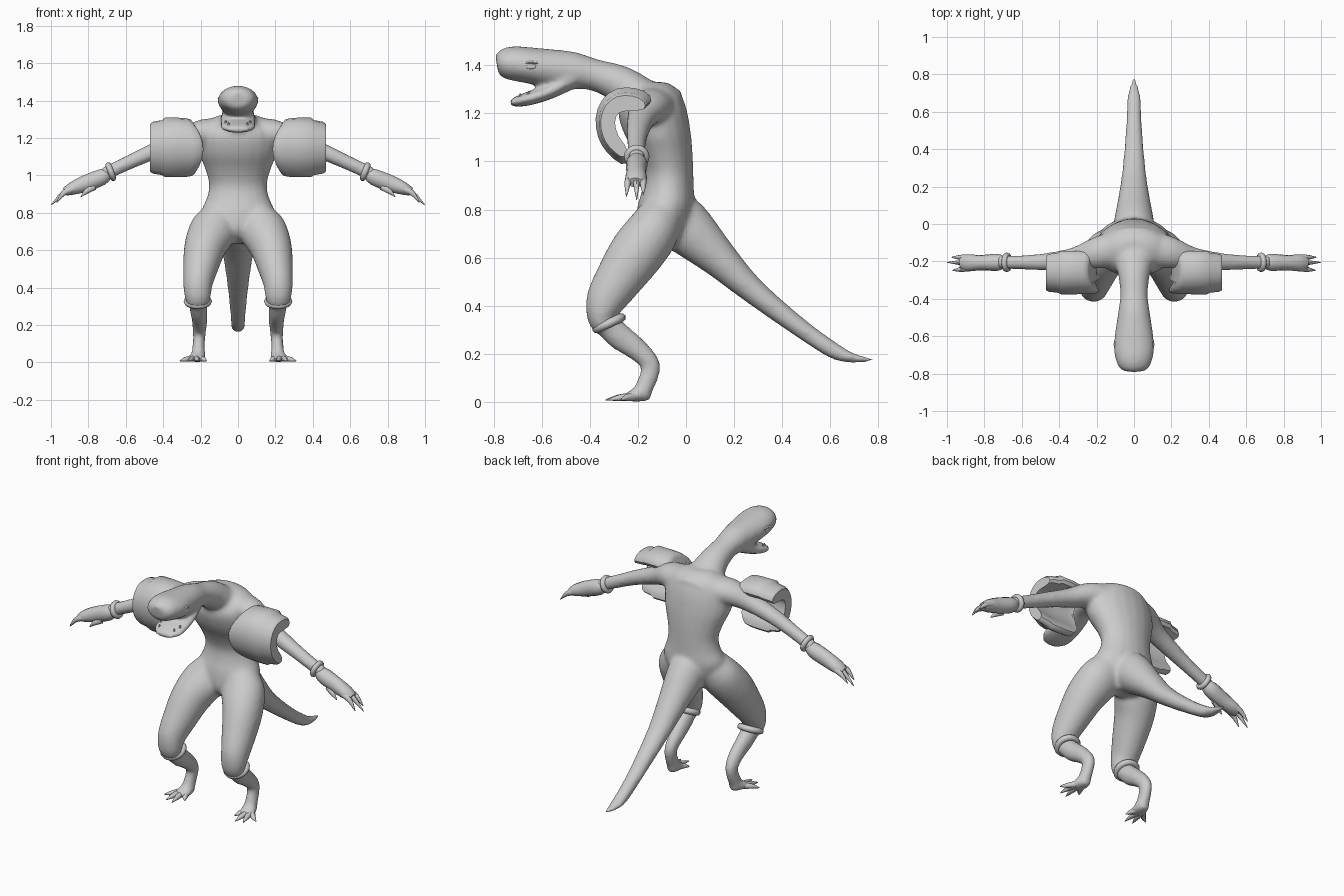
import bpy, bmesh, math
from mathutils import Vector

skin = bpy.data.materials.new("light_grey")
skin.diffuse_color = (0.6, 0.6, 0.6, 1)


def finish(name, bm, angle=None):
    bmesh.ops.recalc_face_normals(bm, faces=bm.faces)
    for f in bm.faces:
        f.smooth = True
    me = bpy.data.meshes.new(name)
    bm.to_mesh(me)
    bm.free()
    me.materials.append(skin)
    ob = bpy.data.objects.new(name, me)
    bpy.context.collection.objects.link(ob)
    if angle:
        bpy.context.view_layer.objects.active = ob
        bpy.ops.object.select_all(action='DESELECT')
        ob.select_set(True)
        bpy.ops.object.shade_smooth_by_angle(angle=math.radians(angle))
    return ob


def skin_rings(bm, rings):
    vs = [[bm.verts.new(p) for p in r] for r in rings]
    n = len(vs[0])
    for a, b in zip(vs, vs[1:]):
        for i in range(n):
            bm.faces.new((a[i], a[(i + 1) % n], b[(i + 1) % n], b[i]))
    bm.faces.new(vs[0])
    bm.faces.new(vs[-1])


def resample(secs, k, closed=False):
    """Catmull-Rom through points or sections of any dimension."""
    out, m = [], len(secs)
    for i in range(m if closed else m - 1):
        p0, p1, p2, p3 = (secs[(i + d) % m if closed else max(0, min(m - 1, i + d))]
                          for d in (-1, 0, 1, 2))
        for j in range(k):
            t = j / k
            out.append([0.5 * (2 * b + (c - a) * t + (2 * a - 5 * b + 4 * c - d) * t * t
                               + (3 * b - a - 3 * c + d) * t ** 3)
                        for a, b, c, d in zip(p0, p1, p2, p3)])
    return out if closed else out + [list(secs[-1])]


def loft(name, secs, side=(1, 0, 0), s=1, n=20, k=3, level=False, angle=50):
    """Elliptical tube through (x, y, z, side radius, other radius); s = -1 mirrors in x."""
    secs = resample(secs, k)
    pts = [Vector(q[:3]) for q in secs]
    rings = []
    for i, q in enumerate(secs):
        t = (pts[min(i + 1, len(pts) - 1)] - pts[max(i - 1, 0)]).normalized()
        if level:
            t = Vector((0, 0, 1))
        u = Vector(side)
        u = (u - t * u.dot(t)).normalized()
        v = t.cross(u)
        ring = []
        for j in range(n):
            w = 2 * math.pi * j / n
            p = pts[i] + u * max(q[3], .002) * math.cos(w) + v * max(q[4], .002) * math.sin(w)
            ring.append((p.x * s, p.y, p.z))
        rings.append(ring)
    bm = bmesh.new()
    skin_rings(bm, rings)
    return finish(name, bm, angle)


def band(name, loc, axis, r, thick):
    bpy.ops.mesh.primitive_torus_add(
        major_radius=r, minor_radius=thick, major_segments=20, minor_segments=8,
        location=loc, rotation=Vector(axis).to_track_quat('Z', 'Y').to_euler())
    ob = bpy.context.object
    ob.name = name
    ob.data.materials.append(skin)
    bpy.ops.object.shade_smooth_by_angle(angle=math.radians(60))


body = []

# Torso, pelvis to shoulders
body.append(loft("torso", [
    (0, -.07, .635, .07, .06), (0, -.09, .70, .14, .115), (0, -.085, .80, .195, .12),
    (0, -.075, .88, .167, .108), (0, -.073, .95, .155, .104), (0, -.09, 1.03, .175, .118),
    (0, -.12, 1.12, .207, .14), (0, -.14, 1.22, .208, .142), (0, -.13, 1.295, .16, .10),
    (0, -.125, 1.33, .07, .045)], level=True))

# Neck flowing into the skull, and the open lower jaw
body.append(loft("neck_and_skull", [
    (0, -.05, 1.20, .13, .10), (0, -.16, 1.245, .12, .09), (0, -.27, 1.32, .085, .079),
    (0, -.38, 1.36, .074, .066), (0, -.47, 1.378, .085, .078), (0, -.57, 1.388, .10, .08),
    (0, -.66, 1.401, .109, .075), (0, -.72, 1.408, .10, .072), (0, -.765, 1.406, .083, .060),
    (0, -.787, 1.403, .055, .038)]))
body.append(loft("lower_jaw", [
    (0, -.47, 1.345, .085, .04), (0, -.56, 1.294, .095, .032), (0, -.64, 1.266, .098, .030),
    (0, -.695, 1.251, .085, .024), (0, -.732, 1.243, .05, .013)]))

# Tail
body.append(loft("tail", [
    (0, -.08, .79, .10, .10), (0, -.01, .735, .11, .116), (0, .135, .598, .085, .08),
    (0, .275, .465, .064, .055), (0, .475, .308, .046, .040), (0, .62, .21, .039, .034),
    (0, .70, .182, .033, .019), (0, .785, .174, .006, .006)]))

for s in (1, -1):
    # Thigh, shin and foot
    body.append(loft("thigh", [
        (.085, -.09, .81, .085, .085), (.13, -.135, .715, .125, .11), (.175, -.205, .62, .113, .115),
        (.20, -.28, .51, .095, .10), (.215, -.335, .42, .079, .083),
        (.215, -.352, .35, .07, .06), (.215, -.335, .31, .057, .047)], s=s))
    body.append(loft("shin", [
        (.215, -.345, .34, .055, .05), (.210, -.28, .275, .046, .056),
        (.205, -.20, .215, .041, .047), (.207, -.147, .155, .035, .04),
        (.21, -.16, .09, .033, .04), (.212, -.185, .04, .038, .038)], s=s))
    body.append(loft("foot", [
        (.212, -.145, .036, .025, .03), (.213, -.18, .034, .04, .034),
        (.22, -.22, .026, .047, .026), (.228, -.255, .017, .046, .015)], s=s))
    # Arm
    body.append(loft("arm", [
        (.08, -.13, 1.22, .10, .09), (.20, -.155, 1.225, .085, .072),
        (.32, -.185, 1.18, .06, .054), (.47, -.202, 1.12, .047, .044),
        (.58, -.205, 1.07, .039, .039), (.72, -.205, 1.005, .036, .036)],
        side=(0, 1, 0), s=s))

# Fuse the flesh into one smooth skin
bpy.ops.object.select_all(action='DESELECT')
for ob in body:
    ob.select_set(True)
bpy.context.view_layer.objects.active = body[0]
bpy.ops.object.join()
body[0].name = "body"
body[0].modifiers.clear()
rm = body[0].modifiers.new("fuse", 'REMESH')
rm.mode = 'VOXEL'
rm.voxel_size = 0.011
rm.use_smooth_shade = True
sm = body[0].modifiers.new("soften", 'SMOOTH')
sm.factor = 0.5
sm.iterations = 12

# Curled shoulder guard cross-section (y, z), outer edge then inner edge
GUARD = resample([(-.155, 1.235), (-.15, 1.275), (-.21, 1.305), (-.29, 1.302), (-.35, 1.255),
                  (-.376, 1.18), (-.365, 1.10), (-.33, 1.04), (-.27, .99), (-.235, 1.005),
                  (-.25, 1.05), (-.285, 1.10), (-.302, 1.17), (-.28, 1.218), (-.23, 1.228)],
                 2, closed=True)

for s in (1, -1):
    # Shoulder guard: bowed inner end, stepped rim at the outer end
    bm = bmesh.new()
    rings = []
    for x, f, bow in ((.185, .84, .05), (.197, .94, .05), (.24, .98, .03), (.32, 1, 0),
                      (.39, 1, 0), (.408, .92, 0), (.455, .87, 0), (.47, .80, 0)):
        rings.append([(s * (x + bow * ((z - 1.14) / .16) ** 2),
                       -.27 + (y + .27) * f, 1.14 + (z - 1.14) * f) for y, z in GUARD])
    skin_rings(bm, rings)
    finish("shoulder_guard", bm, 45)

    # Wrist and knee bands
    band("wrist_band", (s * .68, -.205, 1.02), (s * .9, 0, -.35), .037, .016)
    band("knee_band", (s * .215, -.32, .327), (0, .42, -.9), .058, .018)

    # Hand with clawed fingers and thumb
    loft("hand", [(.695, -.205, 1.015, .03, .03), (.73, -.205, .99, .045, .045),
                  (.82, -.207, .955, .041, .045), (.89, -.208, .928, .045, .034),
                  (.925, -.21, .912, .03, .022)], side=(0, 1, 0), s=s, n=14)
    for y, x1, y1, z1 in ((-.178, .975, -.178, .862), (-.208, .998, -.205, .842),
                          (-.238, .97, -.248, .855)):
        loft("finger", [(.875, y, .93, .015, .018), (.93, (y + y1) / 2, .907, .013, .015),
                        (x1, y1, z1, .002, .002)], side=(0, 1, 0), s=s, n=8)
    loft("thumb", [(.77, -.225, .94, .015, .02), (.81, -.238, .915, .012, .014),
                   (.84, -.24, .885, .002, .002)], side=(0, 1, 0), s=s, n=8)

    # Toes
    for x0, x1, y1 in ((.20, .168, -.275), (.222, .215, -.335), (.24, .262, -.325),
                       (.245, .312, -.27)):
        loft("toe", [(x0, -.215, .022, .018, .018), ((x0 + x1) / 2, (y1 - .23) / 2, .017, .014, .013),
                     (x1, y1, .008, .002, .002)], s=s, n=8)

    # Eye and low brow ridge, nearly flush with the skull
    loft("eye", [(.085, -.645, 1.395, .028, .014), (.104, -.645, 1.395, .022, .010),
                 (.107, -.645, 1.395, .008, .004)], side=(0, 1, 0), s=s, n=10)
    loft("brow", [(.09, -.60, 1.406, .008, .006), (.099, -.645, 1.412, .010, .007),
                  (.09, -.69, 1.406, .008, .006)], s=s, n=8)

    # Low front teeth set inside the lip
    for y, x, z in ((-.69, .05, 1.268), (-.655, .065, 1.28)):
        loft("tooth", [(x, y, z - .01, .01, .012), (x, y, z + .014, .003, .003)],
             s=s, n=6, k=1)
